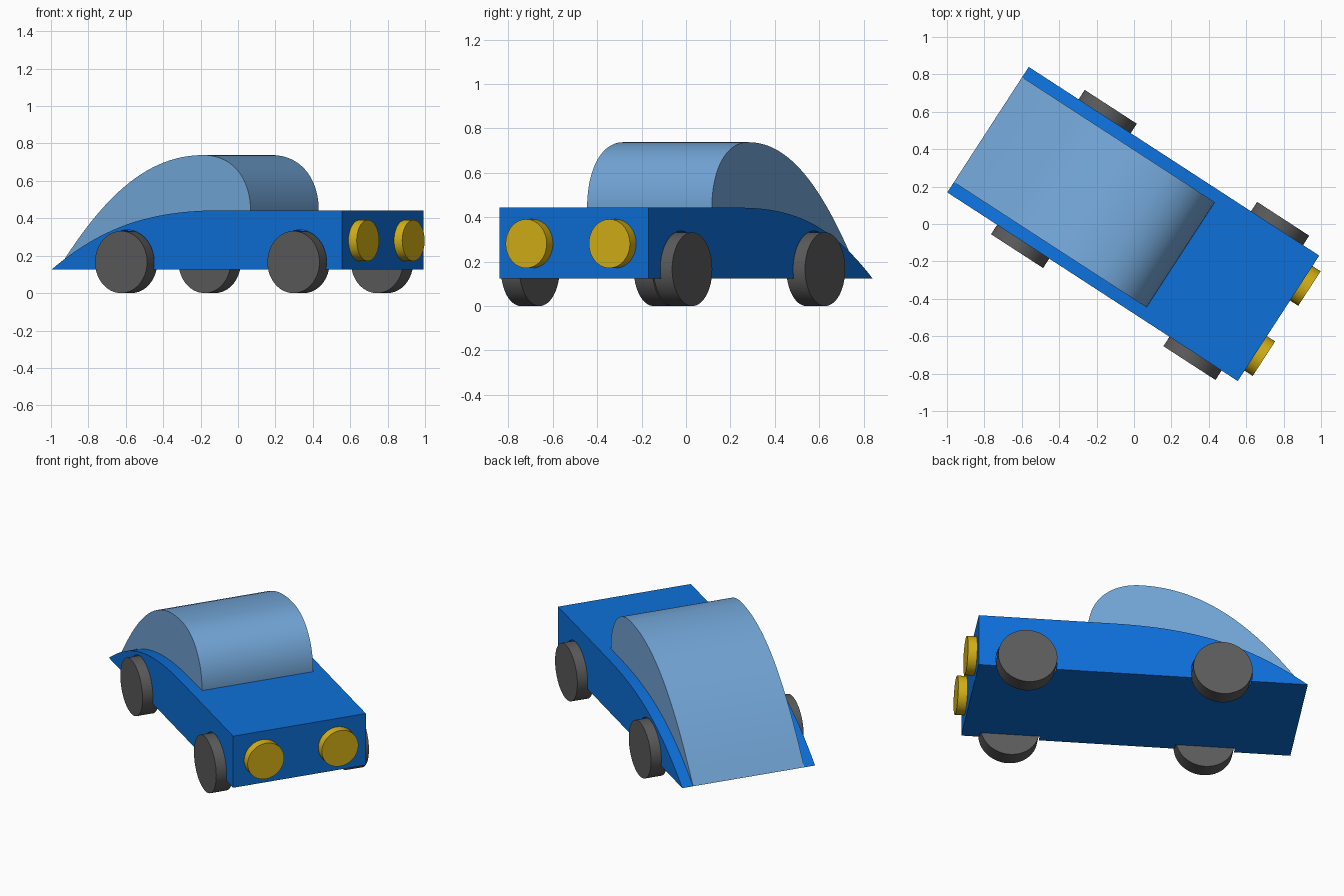
import bpy, bmesh, math
from mathutils import Matrix, Vector
from mathutils.geometry import interpolate_bezier

if "Cube" in bpy.data.objects:
    bpy.data.objects.remove(bpy.data.objects["Cube"])

# The car is modelled nose towards +x, then turned on the ground
PLACE = Matrix.Translation((-0.004, 0, 0)) @ Matrix.Rotation(math.radians(-33), 4, 'Z')


def material(name, rgb):
    m = bpy.data.materials.new(name)
    m.diffuse_color = (*rgb, 1)
    m.use_nodes = True
    m.node_tree.nodes["Principled BSDF"].inputs["Base Color"].default_value = m.diffuse_color
    return m


BLUE = material("body blue", (0.004, 0.16, 0.69))
GLASS = material("light blue", (0.17, 0.38, 0.68))
GREY = material("tyre grey", (0.105, 0.105, 0.105))
YELLOW = material("lamp yellow", (0.67, 0.44, 0.008))


def finish(name, bm, mat):
    bmesh.ops.recalc_face_normals(bm, faces=bm.faces)
    me = bpy.data.meshes.new(name)
    bm.to_mesh(me)
    bm.free()
    me.materials.append(mat)
    ob = bpy.data.objects.new(name, me)
    bpy.context.collection.objects.link(ob)
    ob.matrix_world = PLACE
    return ob


def smooth(ob):
    bpy.ops.object.select_all(action='DESELECT')
    ob.select_set(True)
    bpy.context.view_layer.objects.active = ob
    bpy.ops.object.shade_smooth_by_angle(angle=math.radians(25))


def bezier(a, b, c, d, n=28):
    pts = interpolate_bezier(*[Vector((p[0], 0, p[1])) for p in (a, b, c, d)], n)
    return [(p.x, p.z) for p in pts]


def extrude_profile(name, profile, half_width, mat):
    bm = bmesh.new()
    face = bm.faces.new([bm.verts.new((x, -half_width, z)) for x, z in profile])
    res = bmesh.ops.extrude_face_region(bm, geom=[face])
    moved = [g for g in res["geom"] if isinstance(g, bmesh.types.BMVert)]
    bmesh.ops.translate(bm, verts=moved, vec=(0, 2 * half_width, 0))
    return finish(name, bm, mat)


def disc(name, centre, radius, depth, axis, mat):
    turn = Matrix.Rotation(math.pi / 2, 4, 'X' if axis == 'Y' else 'Y')
    bm = bmesh.new()
    bmesh.ops.create_cone(bm, cap_ends=True, segments=64, radius1=radius, radius2=radius,
                          depth=depth, matrix=Matrix.Translation(centre) @ turn)
    return finish(name, bm, mat)


# Body: wedge tail curving up to a flat bonnet
body = extrude_profile("body", bezier((-0.926, 0.125), (-0.6, 0.355), (-0.3, 0.443), (0.17, 0.443))
                       + [(0.926, 0.443), (0.926, 0.125)], 0.4, BLUE)

# Cabin: teardrop dome running down to the tail
rear = bezier((-0.926, 0.126), (-0.68, 0.455), (-0.4, 0.738), (0, 0.738))
front = bezier((0, 0.738), (0.2, 0.738), (0.302, 0.6), (0.302, 0.443))
cabin = extrude_profile("cabin", rear + front[1:] + [(0.302, 0.14), (-0.88, 0.14)], 0.335, GLASS)

# Wheels set into shallow arches
for end, x in (("rear", -0.442), ("front", 0.657)):
    for side, s in (("left", 1), ("right", -1)):
        smooth(disc(f"{end}_{side}_wheel", (x, s * 0.41, 0.166), 0.166, 0.1, 'Y', GREY))
        cutter = disc("arch_cutter", (x, s * 0.455, 0.166), 0.172, 0.2, 'Y', BLUE)
        cutter.hide_render = True
        mod = body.modifiers.new("arch", 'BOOLEAN')
        mod.operation = 'DIFFERENCE'
        mod.solver = 'EXACT'
        mod.object = cutter
        bpy.context.view_layer.objects.active = body
        bpy.ops.object.modifier_apply(modifier=mod.name)
        bpy.data.objects.remove(cutter)

# Headlights
for side, s in (("left", 1), ("right", -1)):
    smooth(disc(f"{side}_headlight", (0.948, s * 0.2235, 0.281), 0.11, 0.06, 'X', YELLOW))

smooth(body)
smooth(cabin)
